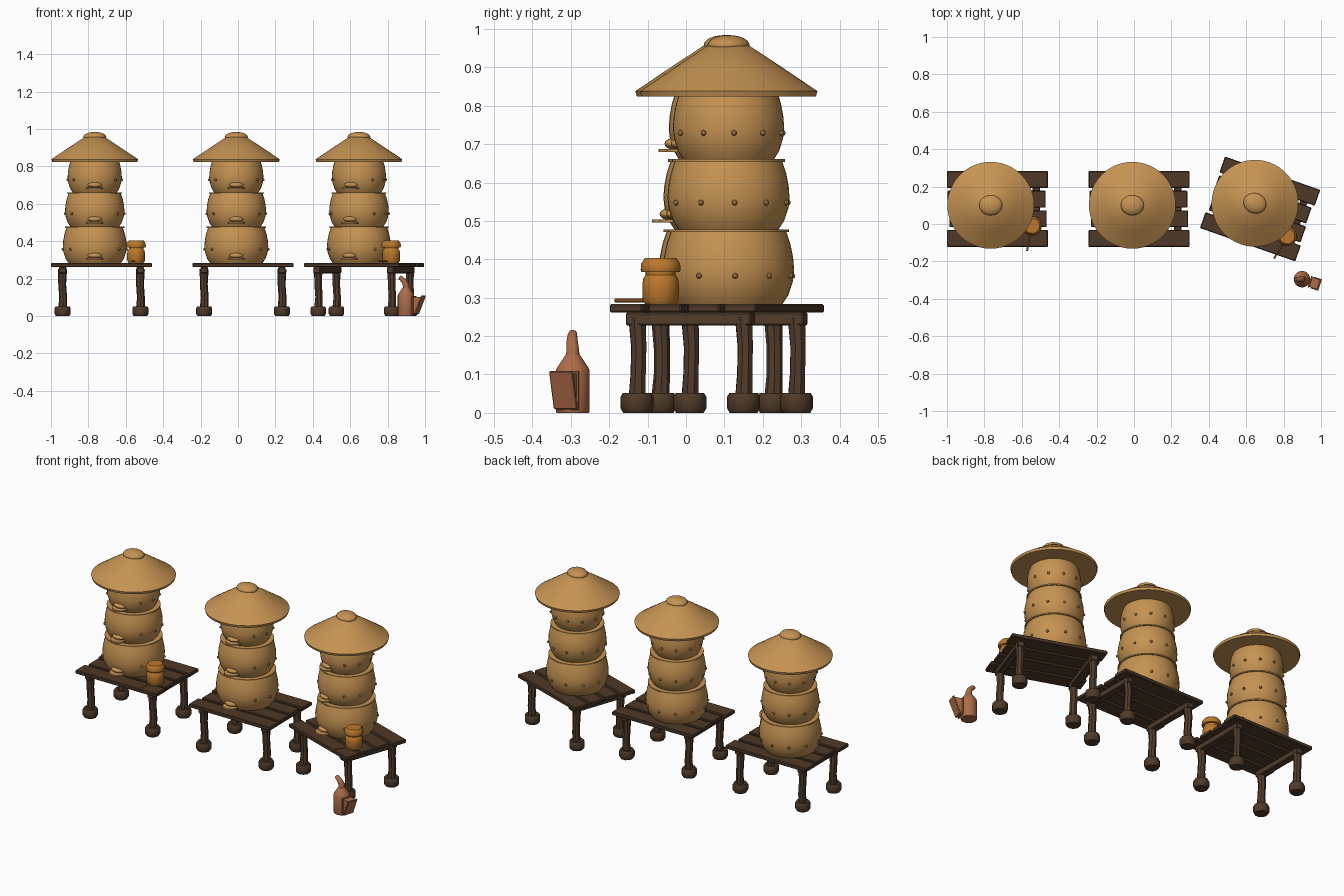
import bpy, bmesh, math
from mathutils import Matrix, Vector

if "Cube" in bpy.data.objects:
    bpy.data.objects.remove(bpy.data.objects["Cube"], do_unlink=True)


def material(name, rgb):
    m = bpy.data.materials.new(name)
    m.use_nodes = True
    m.diffuse_color = (*rgb, 1)
    m.node_tree.nodes["Principled BSDF"].inputs["Base Color"].default_value = (*rgb, 1)
    return m


STRAW = material("straw tan", (0.56, 0.29, 0.085))
STUD = material("peg brown", (0.26, 0.13, 0.04))
WOOD = material("dark wood", (0.078, 0.042, 0.021))
POST = material("post wood", (0.085, 0.047, 0.025))
HONEY = material("honey amber", (0.5, 0.19, 0.025))
COPPER = material("copper", (0.42, 0.15, 0.065))

T = Matrix.Translation


def rot(deg, axis="Z"):
    return Matrix.Rotation(math.radians(deg), 4, axis)


def finish(name, bm, mat, place, angle=35):
    bmesh.ops.remove_doubles(bm, verts=bm.verts, dist=1e-5)
    bmesh.ops.recalc_face_normals(bm, faces=bm.faces)
    bm.transform(place)
    mesh = bpy.data.meshes.new(name)
    bm.to_mesh(mesh)
    bm.free()
    mesh.materials.append(mat)
    ob = bpy.data.objects.new(name, mesh)
    bpy.context.collection.objects.link(ob)
    bpy.ops.object.select_all(action="DESELECT")
    ob.select_set(True)
    bpy.context.view_layer.objects.active = ob
    bpy.ops.object.shade_smooth_by_angle(angle=math.radians(angle))
    return ob


def lathe(name, profile, mat, place, sides=40):
    """Turn a (radius, height) profile around the z axis."""
    bm = bmesh.new()
    vs = [bm.verts.new((r, 0, z)) for r, z in profile]
    es = [bm.edges.new(p) for p in zip(vs, vs[1:])]
    bmesh.ops.spin(bm, geom=vs + es, cent=(0, 0, 0), axis=(0, 0, 1),
                   angle=math.tau, steps=sides, use_merge=True)
    return finish(name, bm, mat, place)


def box(name, size, mat, place, bevel=0.004):
    bm = bmesh.new()
    bmesh.ops.create_cube(bm, size=1, matrix=Matrix.Diagonal((*size, 1)))
    if bevel:
        bmesh.ops.bevel(bm, geom=bm.edges, offset=bevel, segments=1, affect="EDGES")
    return finish(name, bm, mat, place, 20)


def balls(name, spots, scale, mat, place, u=12, v=8):
    bm = bmesh.new()
    for p in spots:
        bmesh.ops.create_uvsphere(bm, u_segments=u, v_segments=v, radius=1,
                                  matrix=T(p) @ Matrix.Diagonal((*scale, 1)))
    return finish(name, bm, mat, place, 60)


def tube(name, points, radii, mat, place, sides=12):
    """Rings swept along a short path, capped at both ends."""
    bm = bmesh.new()
    pts = [Vector(p) for p in points]
    rings = []
    for i, (p, r) in enumerate(zip(pts, radii)):
        d = pts[min(i + 1, len(pts) - 1)] - pts[max(i - 1, 0)]
        turn = Vector((0, 0, 1)).rotation_difference(d)
        rings.append([bm.verts.new(p + turn @ Vector((r * math.cos(a), r * math.sin(a), 0)))
                      for a in (math.tau * k / sides for k in range(sides))])
    for a, b in zip(rings, rings[1:]):
        for k in range(sides):
            n = (k + 1) % sides
            bm.faces.new((a[k], a[n], b[n], b[k]))
    bm.faces.new(rings[0])
    bm.faces.new(rings[-1])
    return finish(name, bm, mat, place)


def table(place):
    # four uneven planks on two end rails
    for i, (half, dx) in enumerate([(0.27, 0), (0.26, 0.003), (0.262, -0.004), (0.27, 0)]):
        y = -0.157 + i * 0.105
        box("table_plank", (2 * half, 0.09, 0.022), WOOD, place @ T((dx, y, 0.272)))
    for sx in (-1, 1):
        box("table_rail", (0.04, 0.345, 0.034), POST, place @ T((sx * 0.208, 0, 0.245)))
        for sy in (-1, 1):
            at = place @ T((sx * 0.208, sy * 0.147, 0))
            tube("table_leg", [(0, 0, 0.03), (0.003, 0.004, 0.1), (-0.002, 0.004, 0.17), (0, 0, 0.25)],
                 [0.024, 0.021, 0.021, 0.024], POST, at, 8)
            lathe("table_foot", [(0, 0), (0.036, 0), (0.043, 0.012), (0.043, 0.042),
                                 (0.037, 0.052), (0, 0.052)], WOOD, at, 10)


def tier(place, z, h, r, tip):
    # bulging body with a thin rim
    curve = [(0.82, 0), (0.91, 0.12), (0.98, 0.3), (1, 0.45), (0.985, 0.62), (0.945, 0.8), (0.88, 0.97)]
    lathe("hive_tier", [(0, z)] + [(r * a, z + h * b) for a, b in curve] + [(0, z + h * 0.97)],
          STRAW, place)
    rim = r * 0.925
    lathe("hive_rim", [(0, z + h - 0.007), (rim, z + h - 0.007), (rim, z + h), (0, z + h)], STRAW, place)
    # pegs around the sides and back
    zs = z + h * 0.38
    spots = [Vector((r * math.cos(a), r * math.sin(a), zs))
             for a in (math.radians(90 + k * 32.5) for k in range(-4, 5))]
    balls("hive_pegs", spots, (0.0075, 0.0075, 0.0075), STUD, place, 8, 6)
    # hooded entrance and landing board
    balls("entrance_hood", [Vector((0, -r * 0.91, z + 0.04))], (0.038, 0.024, 0.015), STRAW, place, 16, 10)
    bm = bmesh.new()
    bmesh.ops.create_cone(bm, cap_ends=True, segments=24, radius1=0.045, radius2=0.045, depth=0.008,
                          matrix=T((0, -tip + 0.045, z + 0.022)))
    finish("landing_board", bm, STRAW, place)


def hive(place):
    tier(place, 0.283, 0.195, 0.171, 0.2)
    tier(place, 0.478, 0.183, 0.159, 0.188)
    tier(place, 0.661, 0.179, 0.145, 0.172)
    lathe("hive_roof", [(0, 0.824), (0.228, 0.824), (0.232, 0.838), (0.14, 0.9),
                        (0.055, 0.956), (0, 0.962)], STRAW, place, 48)
    balls("roof_knob", [Vector((0, 0, 0.958))], (0.062, 0.054, 0.026), STRAW, place @ rot(0), 20, 12)


def honey_jar(place):
    at = place @ T((0.185, -0.09, 0.283))
    lathe("jar_body", [(0, 0), (0.04, 0), (0.047, 0.012), (0.048, 0.05), (0.045, 0.068),
                       (0.039, 0.076), (0.039, 0.09), (0, 0.09)], HONEY, at, 24)
    lathe("jar_lid", [(0, 0.084), (0.05, 0.084), (0.052, 0.09), (0.051, 0.106),
                      (0.04, 0.121), (0, 0.121)], HONEY, at, 24)
    tube("honey_stick", [(0.18, -0.1, 0.293), (0.158, -0.225, 0.293)], [0.005, 0.005], HONEY, place, 8)


# Three stands with hives, the last one turned
for x, turn, jar in ((-0.73, 0, True), (0.027, 0, False), (0.674, -19.3, True)):
    place = T((x, 0.08, 0)) @ rot(turn)
    table(place)
    hive(place @ T((-0.036, 0.02, 0)))
    if jar:
        honey_jar(place)

# Smoker can with bent spout and wedge bellows
can = T((0.898, -0.295, 0)) @ rot(-18)
lathe("smoker_can", [(0, 0), (0.042, 0), (0.044, 0.004), (0.044, 0.11), (0.041, 0.118),
                     (0.018, 0.152), (0, 0.154)], COPPER, can, 24)
tube("smoker_spout", [(0, 0, 0.14), (0, 0, 0.165), (-0.008, -0.004, 0.185),
                      (-0.022, -0.008, 0.2), (-0.034, -0.011, 0.207)],
     [0.018, 0.017, 0.015, 0.013, 0.011], COPPER, can)
box("bellows_inner_board", (0.008, 0.064, 0.1), COPPER, can @ T((0.046, 0, 0.058)), 0.002)
box("bellows_outer_board", (0.008, 0.064, 0.105), COPPER,
    can @ T((0.079, 0, 0.06)) @ rot(22, "Y"), 0.002)
bm = bmesh.new()
bmesh.ops.create_cube(bm, size=1, matrix=T((0.062, 0, 0.058)) @ Matrix.Diagonal((0.03, 0.054, 0.09, 1)))
for v in bm.verts:
    if v.co.x > 0.06:
        v.co.x += 0.018 if v.co.z > 0.05 else -0.016
finish("bellows_bag", bm, COPPER, can, 20)
